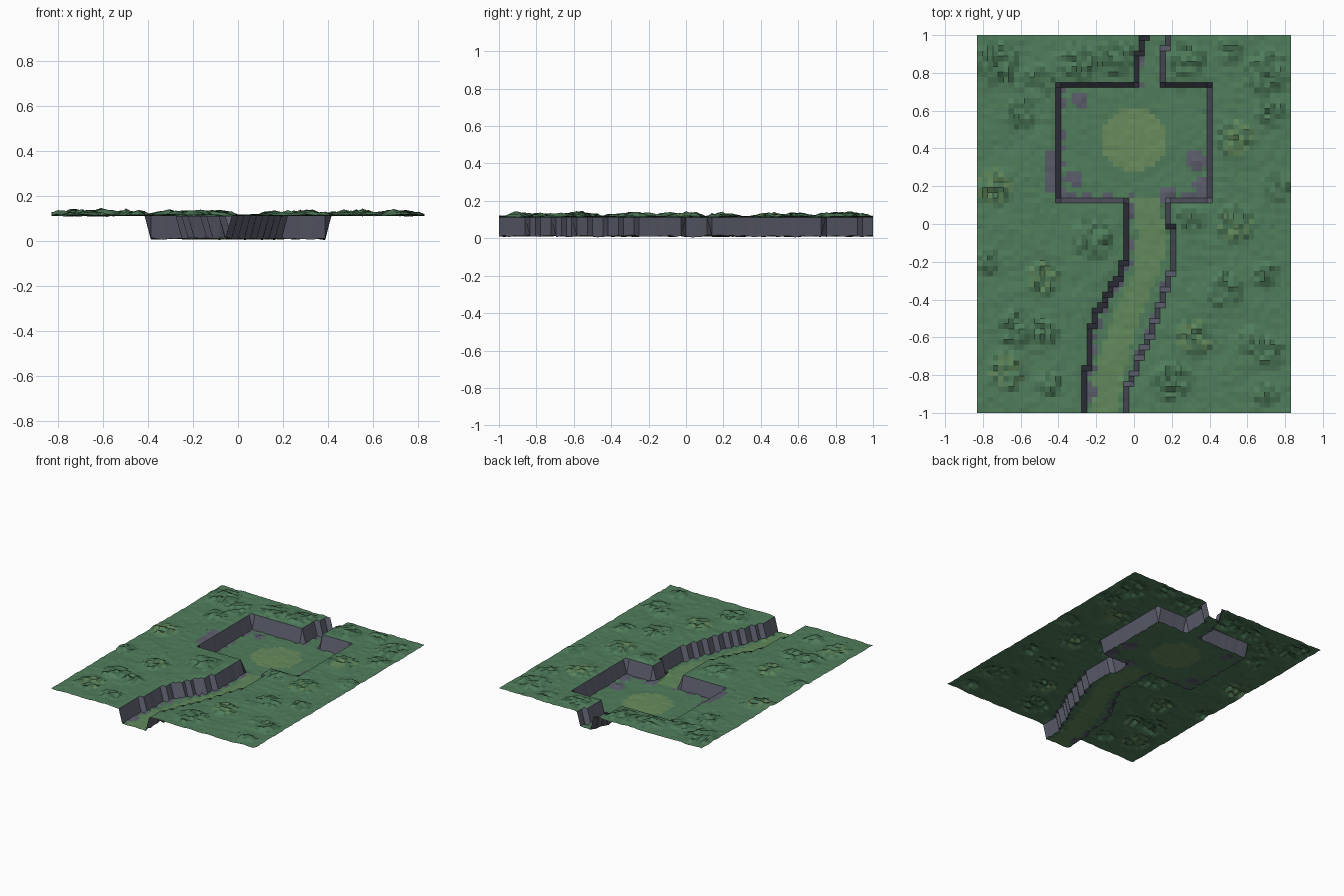
import bpy, random
from math import hypot
from mathutils import noise, Vector

if "Cube" in bpy.data.objects:
    bpy.data.objects.remove(bpy.data.objects["Cube"])

random.seed(7)
NX, NY = 60, 72
DX, DY = 1.66 / NX, 2.0 / NY


def material(name, rgb):
    m = bpy.data.materials.new(name)
    m.diffuse_color = (*rgb, 1)
    m.use_nodes = True
    m.node_tree.nodes["Principled BSDF"].inputs["Base Color"].default_value = m.diffuse_color
    return m


MATS = [material("grass", (0.08, 0.205, 0.105)),
        material("dark_grass", (0.055, 0.15, 0.075)),
        material("dry_grass", (0.115, 0.235, 0.10)),
        material("stone", (0.105, 0.11, 0.15)),
        material("path", (0.12, 0.25, 0.105)),
        material("clearing", (0.14, 0.26, 0.11))]
GRASS, DARK, DRY, STONE, PATH, CLEAR = range(6)

# Canyon outlines: y, left edge, right edge
SOUTH = [(-1, -.25, -.05), (-.9, -.25, -.04), (-.8, -.25, -.01), (-.65, -.245, .06),
         (-.5, -.21, .12), (-.35, -.13, .165), (-.25, -.06, .2), (-.05, -.03, .215),
         (.03, -.03, .18), (.14, -.05, .165)]
NORTH = [(.7, .015, .15), (.9, .02, .15), (.95, .045, .17), (1, .06, .175)]


def edges(table, y):
    for (y0, a0, b0), (y1, a1, b1) in zip(table, table[1:]):
        if y0 - 1e-4 <= y <= y1 + 1e-4:
            t = (y - y0) / (y1 - y0)
            return a0 + (a1 - a0) * t, b0 + (b1 - b0) * t
    return 1, -1


def is_low(i, j):
    x, y = -.83 + i * DX, -1 + j * DY
    if abs(x) < .4 and .125 < y < .735:
        return True
    return any(a < x < b for a, b in (edges(SOUTH, y), edges(NORTH, y)))


# Shrub clumps on the upper ground: x, y, radius (dry ones first)
DRY_CLUMPS = [(-.74, .2, .1), (-.48, -.29, .09), (.54, .45, .1), (.54, 0, .1),
              (.32, -.6, .1), (-.67, -.78, .1)]
CLUMPS = DRY_CLUMPS + [(-.72, .85, .12), (-.52, .75, .1), (-.3, .86, .1), (-.1, .88, .1),
          (.28, .88, .1), (.5, .92, .07), (.7, .8, .12), (.73, .6, .08), (-.6, .58, .08),
          (-.22, -.08, .11), (-.78, -.2, .07), (.48, -.35, .1), (.7, -.27, .07),
          (-.62, -.55, .1), (-.47, -.57, .07), (.2, -.83, .11), (.72, -.68, .08),
          (-.45, -.85, .06), (.75, .2, .07), (.3, .03, .07), (.7, -.9, .06), (.62, -.62, .07)]
RUBBLE = [(-.29, .66, .05), (-.31, .24, .05), (.33, .34, .06), (.36, .2, .05),
          (-.03, .08, .05), (.18, .16, .05), (-.23, -.88, .04)]


def bump(x, y, clumps):
    return max(max(0, 1 - (hypot(x - a, y - b) / r) ** 2) for a, b, r in clumps)


low = [[is_low(i, j) for j in range(NY + 1)] for i in range(NX + 1)]


def near_wall(i, j, d=1):
    return any(not low[a][b] for a in range(max(0, i - d), min(NX, i + d) + 1)
               for b in range(max(0, j - d), min(NY, j + d) + 1))


def vertex(i, j):
    x, y = -.83 + i * DX, -1 + j * DY
    soft = noise.noise(Vector((x * 6, y * 6, 3)))
    if low[i][j]:
        z = .011 + .003 * soft + random.uniform(-.002, .002)
        z += .012 * bump(x, y, RUBBLE) * random.random()
        if near_wall(i, j):
            z += random.uniform(-.004, .006)
        return x, y, max(0, z)
    z = .116 + .007 * soft + random.uniform(-.003, .003)
    z += bump(x, y, CLUMPS) ** .5 * random.uniform(.002, .028)
    # Rim beside the drop stays level
    if any(low[a][b] for a in range(max(0, i - 1), min(NX, i + 1) + 1)
           for b in range(max(0, j - 1), min(NY, j + 1) + 1)):
        z = .112
    return x, y, max(.107, z)


points = [[vertex(i, j) for j in range(NY + 1)] for i in range(NX + 1)]


def upper_mat(x, y, i, j):
    if bump(x, y, DRY_CLUMPS) > .15 and random.random() < .55:
        return DRY
    if bump(x, y, CLUMPS) > 0 and random.random() < .45:
        return DARK
    return STONE if -.48 < x < -.41 and .17 < y < .4 else GRASS


def floor_mat(x, y, i, j):
    if bump(x, y, RUBBLE) > .2 or (near_wall(i, j) and random.random() < .4):
        return STONE
    if hypot(x, y - .45) < .17:
        return CLEAR
    a, b = edges(SOUTH, y)
    if a < b and abs(x - (a + b) / 2) < .075:
        return PATH
    return GRASS


def build(name, wanted, mat_of):
    index, verts, faces, mats = {}, [], [], []
    for i in range(NX):
        for j in range(NY):
            corners = [(i, j), (i + 1, j), (i + 1, j + 1), (i, j + 1)]
            if sum(low[a][b] for a, b in corners) not in wanted:
                continue
            for c in corners:
                if c not in index:
                    index[c] = len(verts)
                    verts.append(points[c[0]][c[1]])
            faces.append([index[c] for c in corners])
            mats.append(mat_of(-.83 + (i + .5) * DX, -1 + (j + .5) * DY, i, j))
    me = bpy.data.meshes.new(name)
    me.from_pydata(verts, [], faces)
    for m in MATS:
        me.materials.append(m)
    me.polygons.foreach_set("material_index", mats)
    me.update()
    bpy.context.collection.objects.link(bpy.data.objects.new(name, me))


# Upper meadow, sunken floor and the cliffs joining them
build("upper_ground", {0}, upper_mat)
build("valley_floor", {4}, floor_mat)
build("cliff_walls", {1, 2, 3}, lambda x, y, i, j: STONE)
